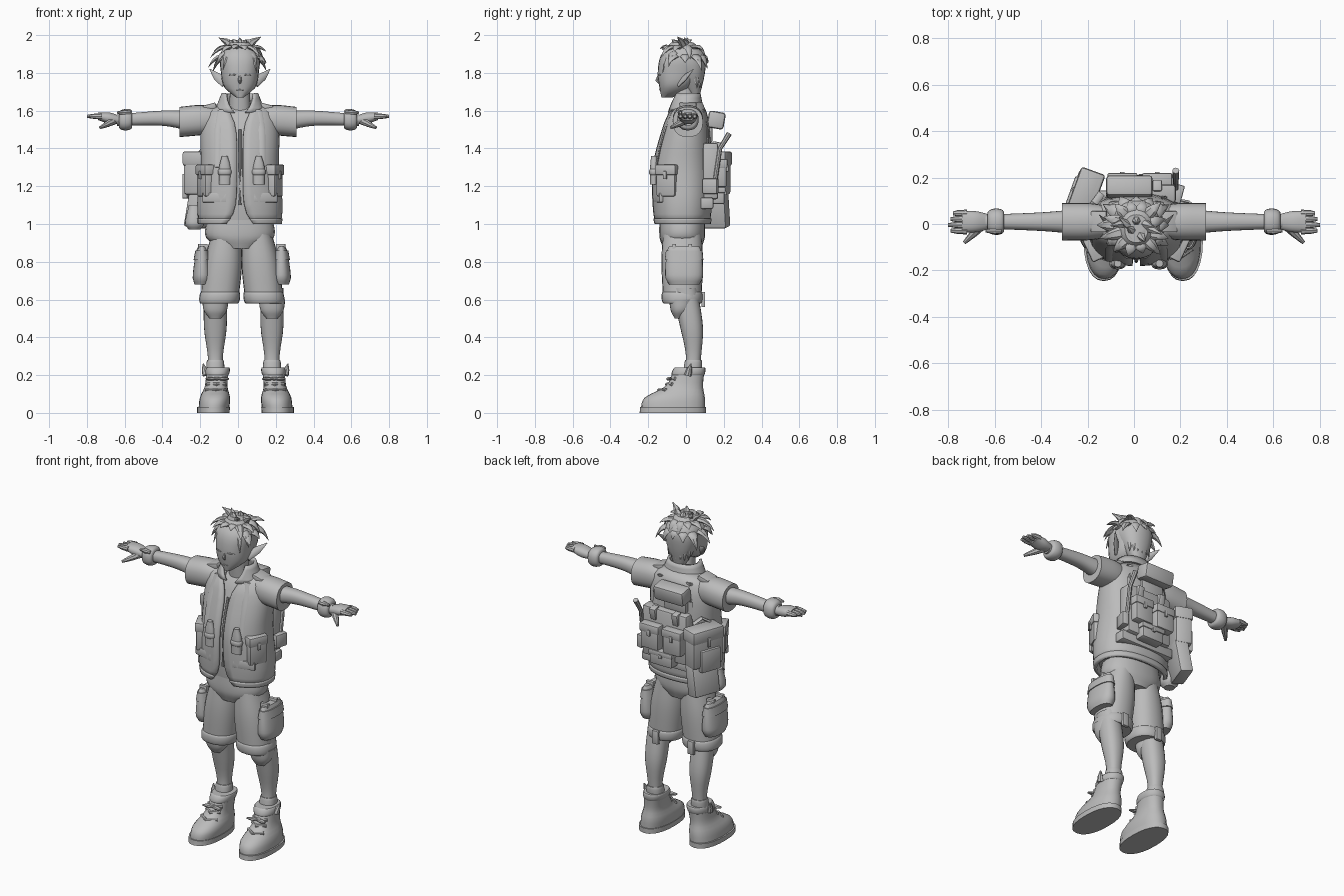
import bpy, bmesh, math, random
from mathutils import Vector, Matrix

cube = bpy.data.objects.get("Cube")
if cube:
    bpy.data.objects.remove(cube)
random.seed(4)
grey = bpy.data.materials.new("plain_grey")
grey.use_nodes = True
grey.diffuse_color = (.5, .5, .5, 1)
grey.node_tree.nodes["Principled BSDF"].inputs["Base Color"].default_value = grey.diffuse_color
SIDES = ((-1, "right"), (1, "left"))
MIDDLE = .01


def finish(bm, name):
    bmesh.ops.recalc_face_normals(bm, faces=bm.faces)
    mesh = bpy.data.meshes.new(name)
    bm.to_mesh(mesh)
    bm.free()
    mesh.materials.append(grey)
    mesh.shade_smooth()
    mesh.set_sharp_from_angle(angle=math.radians(40))
    obj = bpy.data.objects.new(name, mesh)
    bpy.context.collection.objects.link(obj)
    return obj


def skin(bm, rings, closed=True):
    for low, high in zip(rings, rings[1:]):
        for i in range(len(low) if closed else len(low) - 1):
            j = (i + 1) % len(low)
            bm.faces.new((low[i], low[j], high[j], high[i]))
    if closed:
        bm.faces.new(rings[0])
        bm.faces.new(rings[-1])


def section(rows, t):
    """Smoothly interpolate the section (centre, half width, half depth) at t."""
    k = 0
    while k < len(rows) - 2 and t > rows[k + 1][0]:
        k += 1
    start, end = rows[k], rows[k + 1]
    before, after = rows[max(k - 1, 0)], rows[min(k + 2, len(rows) - 1)]
    span = end[0] - start[0]
    f = (t - start[0]) / span
    values = []
    for a, b, c, d in list(zip(before, start, end, after))[1:]:
        slope_in = (c - a) * span / (end[0] - before[0])
        slope_out = (d - b) * span / (after[0] - start[0])
        bend = (slope_in - c + b) * (1 - f) - (slope_out - c + b) * f
        values.append(b + (c - b) * f + f * (1 - f) * bend)
    return values


def outline(rows, t, angle, grow=0, power=2.3):
    """Point on a section; angle zero faces front and turns to the left side."""
    centre, width, depth = section(rows, t)
    s, c = math.sin(angle), math.cos(angle)
    u = (width + grow) * math.copysign(abs(s) ** (2 / power), s)
    return u, centre - (depth + grow) * math.copysign(abs(c) ** (2 / power), c)


def loft(name, rows, x=MIDDLE, start=None, end=None, grow=0, swell=0, lean=0, gap=None,
         arm_side=0, sides=24, steps=12):
    """Loft rows (position, centre, half width, half depth), or a band between start and end."""
    start = rows[0][0] if start is None else start
    end = rows[-1][0] if end is None else end
    bm = bmesh.new()
    rings = []
    for k in range(steps + 1):
        f = k / steps
        t = start + (end - start) * f
        extra = grow + swell * max(0, math.sin(math.pi * f)) ** .5
        opening = math.radians(gap(t)) if gap else 0
        ring = []
        for i in range(sides):
            turn = i / (sides - 1 if gap else sides)
            u, v = outline(rows, t, opening + (math.tau - 2 * opening) * turn, extra)
            u += x + lean * (t - rows[0][0])
            ring.append(bm.verts.new((t * arm_side, u, v) if arm_side else (u, v, t)))
        rings.append(ring)
    skin(bm, rings, closed=not gap)
    obj = finish(bm, name)
    if gap:
        solid = obj.modifiers.new("thickness", "SOLIDIFY")
        solid.thickness = .015
        solid.offset = 0


def box(name, loc, size, turn=0, tilt=0, roll=0):
    bm = bmesh.new()
    bmesh.ops.create_cube(bm, size=1)
    bmesh.ops.scale(bm, vec=size, verts=bm.verts)
    bmesh.ops.bevel(bm, geom=bm.edges[:], offset=min(size) / 6, segments=2, profile=.5, affect="EDGES")
    matrix = Matrix.Translation(loc)
    for angle, axis in ((turn, "Z"), (tilt, "X"), (roll, "Y")):
        matrix = matrix @ Matrix.Rotation(math.radians(angle), 4, axis)
    bmesh.ops.transform(bm, matrix=matrix, verts=bm.verts)
    finish(bm, name)


def on(rows, degrees, z, out=0, x=MIDDLE):
    u, v = outline(rows, z, math.radians(degrees), out)
    return Vector((u + x, v, z))


def pouch(name, loc, size, turn=0):
    """Pouch facing the given direction, with an overhanging flap and a clasp."""
    width, depth, height = size
    loc = Vector(loc)
    rise = Vector((0, 0, height / 3))
    out = Matrix.Rotation(math.radians(turn), 3, "Z") @ Vector((0, -depth / 2, 0))
    box(name, loc, size, turn)
    box(name + "_flap", loc + rise, (width + .01, depth + .01, height / 3), turn)
    box(name + "_clasp", loc + rise / 2 + out, (.02, .02, height / 4), turn)


def sweep(name, points, radii, flat=1, sides=8, up=(0, 0, 1)):
    """Sweep an oval along a path; flat squeezes it towards the up direction."""
    points = [Vector(p) for p in points]
    bm = bmesh.new()
    rings = []
    for k, (point, radius) in enumerate(zip(points, radii)):
        along = points[min(k + 1, len(points) - 1)] - points[max(k - 1, 0)]
        side = along.cross(Vector(up)).normalized()
        other = side.cross(along.normalized()) * flat
        turns = [math.tau * i / sides for i in range(sides)]
        rings.append([bm.verts.new(point + radius * (side * math.cos(a) + other * math.sin(a))) for a in turns])
    skin(bm, rings)
    finish(bm, name)


# Head, neck, ears and face
head = [(1.67, -.1, .02, .03), (1.72, -.06, .08, .08), (1.8, -.04, .1, .11), (1.9, -.03, .1, .1), (1.96, -.02, .04, .05)]
loft("head", head)
loft("neck", [(1.56, .01, .06, .06), (1.75, -.02, .05, .05)])
sweep("nose", [on(head, 0, z, out) for z, out in ((1.8, -.01), (1.76, .005), (1.74, -.01))], (.006, .01, .006), up=(1, 0, 0))
sweep("mouth", [on(head, angle, 1.71) for angle in (-12, 0, 12)], (.002, .004, .002))
for s, label in SIDES:
    sweep(label + "_ear", [(MIDDLE + s * reach, reach - .12, 1.66 + reach) for reach in (.08, .12, .16)],
          (.02, .022, .002), flat=.4, up=(0, 1, 0))
    sweep(label + "_eyelid", [on(head, s * angle, 1.79) for angle in (10, 22, 35)], (.002, .005, .002))

# Hair cap tapering to the nape, curved locks and crown spikes
cap = [(1.67, .05, .03, .02), (1.8, .02, .09, .08), (1.9, -.01, .1, .11), (1.96, -.02, .05, .06)]
loft("hair_cap", cap)


def lock(name, degrees, z, reach, drop, width):
    root = on(cap, degrees, z, -.02)
    sideways = .4 + .6 * abs(math.sin(math.radians(degrees)))
    out = Matrix.Rotation(math.radians(degrees), 3, "Z") @ Vector((0, -reach * sideways, 0))
    steps = [i / 5 for i in range(6)]
    path = [root + out * f + Vector((0, 0, .04 * f - (drop + .04) * f * f)) for f in steps]
    sweep(name, path, [width * (1 - f ** 2) + .001 for f in steps], flat=.5, sides=6)


for i in range(12):
    degrees = 30 * i
    lock("side_lock", degrees, 1.88, random.uniform(.05, .09), random.uniform(.02, .08), .03)
    lock("upper_lock", degrees + 14, 1.93, random.uniform(.06, .11), random.uniform(0, .06), .026)
for i in range(-3, 4):
    lock("fringe_lock", i * 20, 1.9, .07, random.uniform(.06, .11), .025)
    lock("nape_lock", 180 + i * 20, 1.8, .01, .08, .03)
    base = Vector((MIDDLE + i / 80, random.uniform(-.05, .04), 1.93))
    tip = base + Vector((i / 40, random.uniform(-.04, .05), random.uniform(.04, .07)))
    sweep("crown_spike", (base, base.lerp(tip, .5) + Vector((0, 0, .01)), tip), (.025, .016, .001), up=(0, 1, 0), sides=6)

# Open vest over a shirt, with hem, collar and zip
vest = [(1, -.02, .21, .14), (1.1, -.02, .22, .15), (1.3, -.02, .2, .15), (1.5, 0, .2, .12), (1.6, .01, .17, .09), (1.64, .02, .1, .06)]
opening = lambda z: 3 + 14 * abs((z - 1.3) / .3) ** 6
loft("shirt", vest, start=1.02, grow=-.02)
loft("vest", vest, gap=opening, sides=36)
loft("vest_hem", vest, end=1.03, grow=.005, gap=opening, sides=36, steps=3)
loft("collar", [(1.59, 0, .13, .09), (1.69, 0, .09, .07)], gap=lambda z: 10 + 400 * (z - 1.59), steps=4)
sweep("zip", [on(vest, 0, 1.1 + i / 10, -.01) for i in range(5)], [.008] * 5)

# Sleeves, arms, wrist bands and hands
arm = [(.28, 1.55, .05, .05), (.4, 1.56, .04, .04), (.64, 1.55, .03, .03)]
for s, label in SIDES:
    loft(label + "_sleeve", [(.12, 1.55, .07, .07), (.2, 1.55, .08, .08), (.31, 1.54, .08, .08)], arm_side=s)
    loft(label + "_arm", arm, arm_side=s)
    loft(label + "_wrist_band", arm, arm_side=s, start=.56, end=.63, grow=.01, swell=.015)
    sweep(label + "_band_knot", [(s * x, -.03, 1.59) for x in (.57, .6, .64)], (.01, .015, .006))
    loft(label + "_palm", [(.62, 1.55, .03, .02), (.68, 1.56, .045, .03), (.74, 1.57, .045, .02)], arm_side=s)
    for k in range(4):
        spread = .036 - k / 40
        tip = .8 - abs(k - 2) / 100
        sweep(label + "_finger", [(s * x, MIDDLE + spread, 1.57) for x in (.72, .76, tip)], (.016, .014, .008))
    sweep(label + "_thumb", [(s * (.65 + f), -f, 1.55 - f / 2) for f in (0, .04, .08)], (.022, .017, .008))

# Shorts, cargo pockets, legs and boots
loft("hips", [(.87, -.02, .1, .1), (.93, -.02, .18, .12), (1.04, -.02, .17, .12)])
shorts = [(.58, -.02, .1, .1), (.8, -.02, .1, .11), (.98, -.02, .07, .1)]
leg = [(.18, .03, .04, .04), (.3, .04, .04, .04), (.45, .03, .06, .06), (.66, -.01, .06, .07)]
boot = [(0, -.07, .08, .17), (.08, -.06, .08, .16), (.14, -.01, .06, .1), (.24, .02, .06, .08)]
for s, label in SIDES:
    thigh, shin, foot = .02 + s * .12, .03 + s * .15, .04 + s * .17
    loft(label + "_short_leg", shorts, thigh, lean=-s / 10)
    loft(label + "_cuff", shorts, thigh, end=.64, swell=.008, lean=-s / 10)
    pocket = [(.68, -.01, .04, .08), (.72, -.01, .05, .1), (.86, -.01, .03, .09), (.88, -.01, .02, .08)]
    loft(label + "_cargo_pocket", pocket, thigh + s * .09)
    loft(label + "_pocket_flap", pocket, thigh + s * .09, start=.81, end=.86, grow=.006, steps=3)
    for angle in (70, 110):
        box(label + "_pocket_strap", on(shorts, s * angle, .87, 0, thigh), (.02, .05, .05), s * 90)
    box(label + "_cuff_strap", on(shorts, 180, .6, .01, thigh), (.04, .02, .08))
    loft(label + "_leg", leg, shin)
    loft(label + "_knee_pad", [(.5, -.04, .03, .02), (.54, -.03, .06, .05), (.6, -.02, .07, .07)], shin)
    loft(label + "_sock", leg, shin, start=.2, end=.28, grow=.004, swell=.005)
    loft(label + "_boot", boot, foot, lean=-s / 10)
    loft(label + "_sole", boot, foot, end=.03, grow=.006, steps=2)
    loft(label + "_boot_collar", boot, foot, start=.2, swell=.005, lean=-s / 10)
    for z in (.12, .15, .18):
        sweep(label + "_lace", [on(boot, angle, z, 0, foot - s * z / 10) for angle in (-50, 0, 50)], [.01] * 3)
    knot = on(boot, 0, .18, 0, foot - s * .02)
    for side in (-1, 1):
        sweep(label + "_bow", [knot + Vector((side * reach, -reach / 4, 0)) for reach in (0, .03, .06)], (.008, .016, .008), flat=.6)
    sweep(label + "_boot_tab", [on(boot, s * 90, .2 + f, f / 4, foot - s * .02) for f in (0, .03, .06)], (.02, .015, .003), up=(0, 1, 0))

    # Shoulder straps, chest tubes and vest pouches
    over = [on(vest, s * 30, z, .005) for z in (1.3, 1.4, 1.5, 1.6)] + [on(vest, 180 - s * 30, z, .005) for z in (1.6, 1.5, 1.4)]
    sweep(label + "_shoulder_strap", over, [.022] * len(over), flat=.3, up=(0, -.5, 1))
    box(label + "_shoulder_tab", (s * .15, MIDDLE, 1.62), (.07, .09, .03), roll=s * 15)
    x = .02 + s * .09
    tube = [(1.21, -.17, .03, .02), (1.3, -.17, .03, .02), (1.36, -.17, .015, .015)]
    loft(label + "_chest_tube", tube, x)
    loft(label + "_tube_band", tube, x, start=1.26, end=1.29, swell=.005)
    pouch(label + "_vest_pouch", on(vest, s * 62, 1.23, -.01), (.11, .07, .17), s * 65)
    box(label + "_hem_pocket", on(vest, s * 35, 1.14), (.13, .02, .05), s * 15)

# Back pack with pouches, belt, case and handle
box("back_panel", (.03, .13, 1.28), (.3, .08, .3))
box("back_belt", (.02, .11, 1.11), (.36, .07, .06))
for x in (-.05, .1):
    pouch("back_pouch", (x, .18, 1.27), (.12, .07, .15), 180)
    box("back_buckle", (x, .16, 1.4), (.04, .05, .07), tilt=-12)
pouch("low_pouch", (.03, .17, 1.15), (.15, .07, .09), 180)
box("upper_case", (-.02, .16, 1.55), (.2, .09, .09), tilt=-10)
box("upper_case_mount", (-.02, .11, 1.48), (.15, .06, .1))
sweep("pack_handle", [(.18, y, z) for y, z in ((.15, 1.2), (.18, 1.4), (.23, 1.48))], (.012, .012, .015), up=(1, 0, 0))
box("side_clip", (.19, .13, 1.2), (.04, .08, .08), -15)

# Large bag behind the right hip, with its lower case and bottle
pouch("side_bag", (-.21, .13, 1.27), (.2, .1, .23), -110)
box("bag_lower_case", (-.21, .14, 1.08), (.08, .17, .2), -20, roll=10)
box("bag_outer_plate", (-.26, .14, 1.2), (.03, .13, .13), -20)
loft("bag_bottle", [(.97, .03, .03, .03), (1, .03, .05, .05), (1.1, .03, .03, .03)], -.23)
sweep("bag_strap", [(-.2, .05, 1.38), (-.17, .09, 1.41), (-.14, .13, 1.38)], [.016] * 3, flat=.4)
